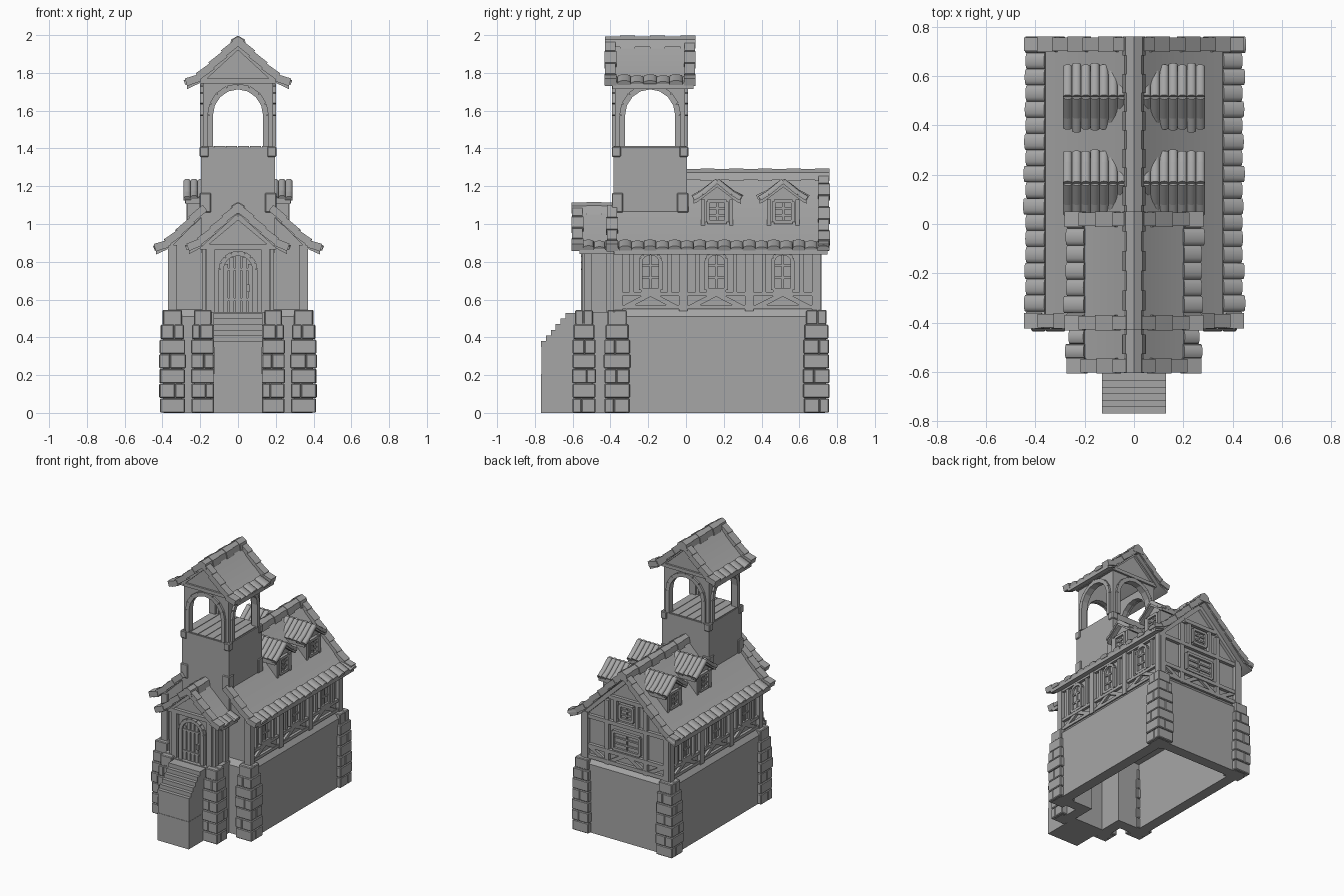
import bpy, bmesh, math, random
from mathutils import Matrix, Vector

random.seed(4)
cube = bpy.data.objects.get("Cube")
if cube:
    bpy.data.objects.remove(cube, do_unlink=True)

stone_grey = bpy.data.materials.new("plain grey")
stone_grey.use_nodes = True
GREY = (0.38, 0.38, 0.38, 1)
stone_grey.diffuse_color = GREY
stone_grey.node_tree.nodes["Principled BSDF"].inputs["Base Color"].default_value = GREY


def finish(name, bm, mirror=False, bevel=0):
    bmesh.ops.recalc_face_normals(bm, faces=bm.faces)
    mesh = bpy.data.meshes.new(name)
    bm.to_mesh(mesh)
    bm.free()
    mesh.materials.append(stone_grey)
    ob = bpy.data.objects.new(name, mesh)
    bpy.context.scene.collection.objects.link(ob)
    if bevel:
        mod = ob.modifiers.new("bevel", "BEVEL")
        mod.width, mod.segments = bevel, 1
    if mirror:
        mod = ob.modifiers.new("mirror", "MIRROR")
        mod.use_mirror_merge = False
    return ob


def box(bm, x0, x1, y0, y1, z0, z1):
    mid = Matrix.Translation(((x0 + x1) / 2, (y0 + y1) / 2, (z0 + z1) / 2))
    size = Matrix.Diagonal((x1 - x0, y1 - y0, z1 - z0, 1))
    return bmesh.ops.create_cube(bm, size=1, matrix=mid @ size)["verts"]


def frame(deg, origin=(0, 0, 0)):
    """Wall frame: u along the wall, v up, w outward."""
    turn = Matrix.Rotation(math.radians(deg), 4, "Z") @ Matrix.Rotation(math.pi / 2, 4, "X")
    return Matrix.Translation(origin) @ turn


def beam(bm, M, p, q, width, thick, normal):
    p, q = Vector(p), Vector(q)
    d = q - p
    n = Vector(normal)
    n = (n - d * (n.dot(d) / d.length_squared)).normalized()
    side = n.cross(d.normalized())
    R = Matrix((d, side * width, n * thick)).transposed().to_4x4()
    bmesh.ops.create_cube(bm, size=1, matrix=M @ Matrix.Translation((p + q) / 2) @ R)


def bar(bm, F, u0, v0, u1, v1, width=0.035, depth=0.02):
    beam(bm, F, (u0, v0, depth / 2), (u1, v1, depth / 2), width, depth, (0, 0, 1))


def prism(bm, F, pts, w0, w1):
    a = [bm.verts.new(F @ Vector((u, v, w0))) for u, v in pts]
    b = [bm.verts.new(F @ Vector((u, v, w1))) for u, v in pts]
    bm.faces.new(a)
    bm.faces.new(b[::-1])
    for i in range(len(a)):
        j = (i + 1) % len(a)
        bm.faces.new((a[i], a[j], b[j], b[i]))


def arch(u, v0, spring, r, rise, n=8):
    curve = [(u - r * math.cos(math.pi * i / n), spring + rise * math.sin(math.pi * i / n))
             for i in range(n + 1)]
    return [(u - r, v0)] + curve + [(u + r, v0)]


def path_bars(bm, F, pts, width, depth):
    for (a, b), (c, d) in zip(pts, pts[1:]):
        bar(bm, F, a, b, c, d, width, depth)


def window(bm, F, u, v0, v1, r, arched=False):
    spring = v1 - r * 0.8 if arched else v1
    pts = arch(u, v0, spring, r, r * 0.8) if arched else [(u - r, v0), (u - r, v1), (u + r, v1), (u + r, v0)]
    prism(bm, F, pts, -0.01, 0.006)
    path_bars(bm, F, pts + pts[:1], 0.02, 0.022)
    bar(bm, F, u, v0, u, v1, 0.012, 0.014)
    for k in (1, 2):
        v = v0 + (v1 - v0) * k / 3
        bar(bm, F, u - r, v, u + r, v, 0.012, 0.014)


def tile(bm, M, p, q, half, rise=0.014):
    """Rounded roof tile running down the slope from p to q."""
    p, q = Vector(p), Vector(q)
    d = q - p
    n = Vector((-d.z, 0, d.x)) * (1 if d.x > 0 else -1)
    R = Matrix((Vector((0, 1, 0)), n.normalized(), d)).transposed().to_4x4()
    curve = [(half * math.cos(math.pi * i / 6), rise * math.sin(math.pi * i / 6)) for i in range(7)]
    prism(bm, M @ Matrix.Translation(p) @ R, [(half, -0.012)] + curve + [(-half, -0.012)], 0, 1)


def roof(name, M, profile, y0, y1, rims, ridge_from=None, mirror=False):
    """Gable roof along local y; profile runs ridge, kink, eave; rims are (y, first tile start).
    Without a ridge the whole slope is covered in tiles."""
    bm = bmesh.new()
    F = M @ Matrix.Rotation(math.pi / 2, 4, "X")
    ridge, kink, eave = profile

    def height(x):
        a, b = (ridge, kink) if x < kink[0] else (kink, eave)
        return a[1] + (b[1] - a[1]) * (x - a[0]) / (b[0] - a[0])

    tiled = ridge_from is None
    for s in (-1, 1):
        top = [(s * x, z) for x, z in profile]
        prism(bm, F, top + [(x, z - 0.028) for x, z in reversed(top)], -y1 + 0.01, -y0 - 0.04)
        n = round((y1 - y0) / (0.036 if tiled else 0.066))
        step = (y1 - y0) / n
        for i in range(n):
            y = y0 + step * (i + 0.5)
            lift = 0.005 * (i % 2)
            out = random.uniform(0, 0.016) * (i % 2)
            tile(bm, M, (s * kink[0], y, kink[1] + lift), (s * (eave[0] + out), y, eave[1] + lift), step / 2)
            if tiled:
                tile(bm, M, (0, y, ridge[1]), (s * kink[0], y, kink[1] + lift), step / 2)
        # shingled tiles along the gable edges
        for y, start in rims:
            n = max(4, round((eave[0] - start) / 0.062))
            run = (eave[0] - start) / n
            for i in range(n):
                xa = start + run * i
                xb = min(xa + run * 1.15, eave[0] + 0.006)
                beam(bm, M, (s * xa, y, height(xa)), (s * xb, y, height(xb) + 0.012),
                     0.055 + 0.008 * (i % 2), 0.04, (0, 0, 1))
    # ridge caps
    if not tiled:
        n = round((y1 - ridge_from) / 0.075)
        step = (y1 - ridge_from) / n
        cap = [(-0.04, -0.035), (-0.03, 0.005), (0, 0.022), (0.03, 0.005), (0.04, -0.035)]
        for i in range(n):
            k = 1 + 0.18 * (i % 2)
            prism(bm, F, [(x * k, ridge[1] + 0.006 + z * k) for x, z in cap],
                  -(ridge_from + step * (i + 1)), -(ridge_from + step * i))
    ob = finish(name, bm, mirror)
    ob.data.polygons.foreach_set("use_smooth", [True] * len(ob.data.polygons))
    ob.data.set_sharp_from_angle(angle=math.radians(35))


I = Matrix.Identity(4)
FRONT = frame(0)

# Hollow stone base: walls around one open space that runs on into the porch
bm = bmesh.new()
T = 0.08
box(bm, 0.385 - T, 0.385, -0.39, 0.725, 0, 0.51)
box(bm, 0.2 - T, 0.385 - T, -0.39, -0.39 + T, 0, 0.51)
box(bm, 0.2 - T, 0.2, -0.565, -0.39, 0, 0.535)
box(bm, 0, 0.385 - T, 0.725 - T, 0.725, 0, 0.51)
box(bm, 0, 0.2 - T, -0.565, -0.565 + T, 0, 0.535)
finish("base_walls", bm, mirror=True)

# Slab over the base with a sloped ledge, and the porch floor
bm = bmesh.new()
slab = box(bm, -0.385, 0.385, -0.39, 0.725, 0.51, 0.555)
for v in slab:
    if v.co.z > 0.53:
        v.co.x -= math.copysign(0.035, v.co.x)
        v.co.y -= math.copysign(0.035, v.co.y)
box(bm, -0.2, 0.2, -0.565, -0.38, 0.5, 0.535)
finish("base_slab", bm)

# Corner buttresses of stacked stones around a core
bm = bmesh.new()
for cx, cy in ((0.347, -0.365), (0.347, 0.69), (0.187, -0.54)):
    size = 0.068 if cx > 0.3 else 0.06
    box(bm, cx - size * 0.75, cx + size * 0.75, cy - size * 0.75, cy + size * 0.75, 0, 0.54)
    for k in range(7):
        r = size * (1, 1, 1, 1, 0.97, 0.9, 0.78)[k] + random.uniform(-0.003, 0.003)
        z0, z1 = k * 0.078 + 0.001, k * 0.078 + 0.077
        c = random.uniform(-0.02, 0.02)
        if k % 2:
            box(bm, cx - r, cx + c, cy - r, cy + r, z0, z1)
            box(bm, cx + c, cx + r, cy - r, cy + r, z0, z1)
        else:
            box(bm, cx - r, cx + r, cy - r, cy + c, z0, z1)
            box(bm, cx - r, cx + r, cy + c, cy + r, z0, z1)
finish("corner_buttresses", bm, mirror=True, bevel=0.005)

# Upper storey and porch walls
bm = bmesh.new()
prism(bm, FRONT, [(-0.345, 0.53), (0.345, 0.53), (0.345, 0.89), (0, 1.22), (-0.345, 0.89)], -0.69, 0.36)
finish("upper_walls", bm)
bm = bmesh.new()
prism(bm, FRONT, [(-0.17, 0.52), (0.17, 0.52), (0.17, 0.89), (0, 1.04), (-0.17, 0.89)], 0.35, 0.525)
finish("porch_walls", bm)

# Side timbers and arched windows
bm = bmesh.new()
F = frame(90, (0.345, 0, 0))
posts = (-0.36, -0.015, 0.335, 0.69)
for u in posts:
    bar(bm, F, u, 0.54, u, 0.88, 0.045, 0.026)
for v in (0.56, 0.63, 0.865):
    bar(bm, F, -0.37, v, 0.70, v, 0.022, 0.02)
for a, b in zip(posts, posts[1:]):
    m = (a + b) / 2
    for s, end in ((-1, a + 0.04), (1, b - 0.04)):
        bar(bm, F, m, 0.63, end, 0.56, 0.026, 0.017)
        bar(bm, F, m + s * 0.1, 0.63, m + s * 0.1, 0.87, 0.022, 0.016)
    window(bm, F, m, 0.65, 0.845, 0.052, arched=True)
F = frame(90, (0.17, 0, 0))
for u in (-0.52, -0.4):
    bar(bm, F, u, 0.53, u, 0.88, 0.04, 0.02)
finish("side_timbers", bm, mirror=True)

# Back gable timbers and windows
bm = bmesh.new()
F = frame(180, (0, 0.69, 0))
for v, h in ((0.56, 0.345), (0.64, 0.345), (0.86, 0.36), (1.05, 0.14)):
    bar(bm, F, -h, v, h, v, 0.028, 0.024)
for s in (-1, 1):
    bar(bm, F, s * 0.335, 0.54, s * 0.335, 0.89, 0.045, 0.028)
    bar(bm, F, s * 0.16, 0.54, s * 0.16, 1.02, 0.032, 0.022)
    bar(bm, F, s * 0.32, 0.64, s * 0.18, 0.56, 0.026, 0.018)
    bar(bm, F, s * 0.01, 0.64, s * 0.14, 0.56, 0.026, 0.018)
    bar(bm, F, s * 0.09, 0.87, s * 0.09, 1.05, 0.026, 0.022)
    bar(bm, F, s * 0.34, 0.88, 0, 1.205, 0.03, 0.022)
window(bm, F, 0, 0.67, 0.8, 0.11)
window(bm, F, 0, 0.905, 1.01, 0.055)
finish("back_timbers", bm)

# Front timbers, door with planks, straps and handle
bm = bmesh.new()
F = frame(0, (0, -0.525, 0))
bar(bm, F, -0.2, 0.88, 0.2, 0.88, 0.03, 0.025)
for s in (-1, 1):
    bar(bm, F, s * 0.145, 0.53, s * 0.145, 0.88, 0.045, 0.025)
    bar(bm, F, s * 0.18, 0.89, 0, 1.04, 0.03, 0.022)
    bar(bm, frame(0, (0, -0.36, 0)), s * 0.345, 0.54, s * 0.345, 0.89, 0.045, 0.022)
path_bars(bm, F, arch(0, 0.53, 0.76, 0.09, 0.085), 0.026, 0.03)
finish("front_timbers", bm)
bm = bmesh.new()
prism(bm, F, arch(0, 0.53, 0.76, 0.085, 0.08), -0.01, 0.006)
for k in range(-2, 3):
    bar(bm, F, k * 0.033, 0.535, k * 0.033, 0.835 - 0.012 * k * k, 0.026, 0.014)
for v in (0.6, 0.76):
    bar(bm, F, -0.08, v, 0.06, v, 0.014, 0.02)
bar(bm, F, 0.052, 0.64, 0.052, 0.68, 0.016, 0.032)
finish("front_door", bm)

# Stair block and steps
bm = bmesh.new()
box(bm, -0.13, 0.13, -0.768, -0.55, 0, 0.205)
box(bm, -0.128, 0.128, -0.765, -0.55, 0.2, 0.35)
for k in range(6):
    box(bm, -0.13, 0.13, -0.768 + k * 0.026, -0.52, 0.35 + k * 0.03, 0.38 + k * 0.03)
finish("stairs", bm)

# Roofs; the main ridge and front rim stop at the tower
roof("main_roof", I, [(0, 1.262), (0.36, 0.9), (0.435, 0.866)], -0.42, 0.76, ((-0.392, 0.175), (0.73, 0)), 0)
roof("porch_roof", I, [(0, 1.085), (0.2, 0.9), (0.26, 0.868)], -0.605, -0.37, ((-0.575, 0),), -0.605)
roof("tower_roof", I, [(0, 1.965), (0.2, 1.775), (0.27, 1.742)], -0.43, 0.05, ((-0.4, 0), (0.02, 0)), -0.43)

# Tower shaft, quoins and plank floor
TY, TH = -0.19, 0.195
bm = bmesh.new()
box(bm, -TH, TH, TY - TH, TY + TH, 0.85, 1.405)
finish("tower_shaft", bm)
bm = bmesh.new()
for s in (-1, 1):
    for t in (-1, 1):
        for z0, z1, r in ((1.06, 1.165, 0.03), (1.355, 1.41, 0.024)):
            cx, cy = s * (TH - r + 0.008), TY + t * (TH - r + 0.008)
            box(bm, cx - r, cx + r, cy - r, cy + r, z0, z1)
finish("tower_quoins", bm, bevel=0.005)
bm = bmesh.new()
for k in range(6):
    x = -0.19 + k * 0.0635
    box(bm, x, x + 0.059, TY - 0.19, TY + 0.19, 1.39, 1.412)
finish("belfry_floor", bm)

# Open belfry: arched wall on each side with raised arch stones
bm = bmesh.new()
for deg in range(0, 360, 90):
    F = Matrix.Translation((0, TY, 0)) @ frame(deg) @ Matrix.Translation((0, 0, TH - 0.01))
    edge = 0.185
    pts = [(-edge, 1.4)] + arch(0, 1.4, 1.575, 0.135, 0.14) + [(edge, 1.4), (edge, 1.765), (-edge, 1.765)]
    prism(bm, F, pts, -0.035, 0)
    path_bars(bm, F, arch(0, 1.41, 1.575, 0.148, 0.153), 0.03, 0.016)
    bar(bm, F, -0.195, 1.757, 0.195, 1.757, 0.025, 0.014)
    if deg % 180 == 0:
        prism(bm, F, [(-0.19, 1.76), (0.19, 1.76), (0, 1.935)], -0.03, 0)
        for s in (-1, 1):
            bar(bm, F, s * 0.19, 1.765, 0, 1.94, 0.028, 0.016)
finish("belfry_arches", bm)

# Dormers on both slopes
bm = bmesh.new()
for label, yc in (("front", 0.165), ("rear", 0.515)):
    F = frame(90, (0.25, yc, 0))
    prism(bm, F, [(-0.085, 0.97), (0.085, 0.97), (0.085, 1.13), (0, 1.2), (-0.085, 1.13)], -0.22, 0)
    window(bm, F, 0, 1.01, 1.12, 0.05)
    for s in (-1, 1):
        bar(bm, F, s * 0.075, 0.97, s * 0.075, 1.13, 0.02, 0.018)
        bar(bm, F, s * 0.12, 1.12, 0, 1.21, 0.024, 0.03)
    M = Matrix.Translation((0, yc, 0)) @ Matrix.Rotation(-math.pi / 2, 4, "Z")
    roof(label + "_dormer_roofs", M, [(0, 1.228), (0.08, 1.162), (0.125, 1.135)], 0.03, 0.288, (), mirror=True)
finish("dormer_walls", bm, mirror=True)
